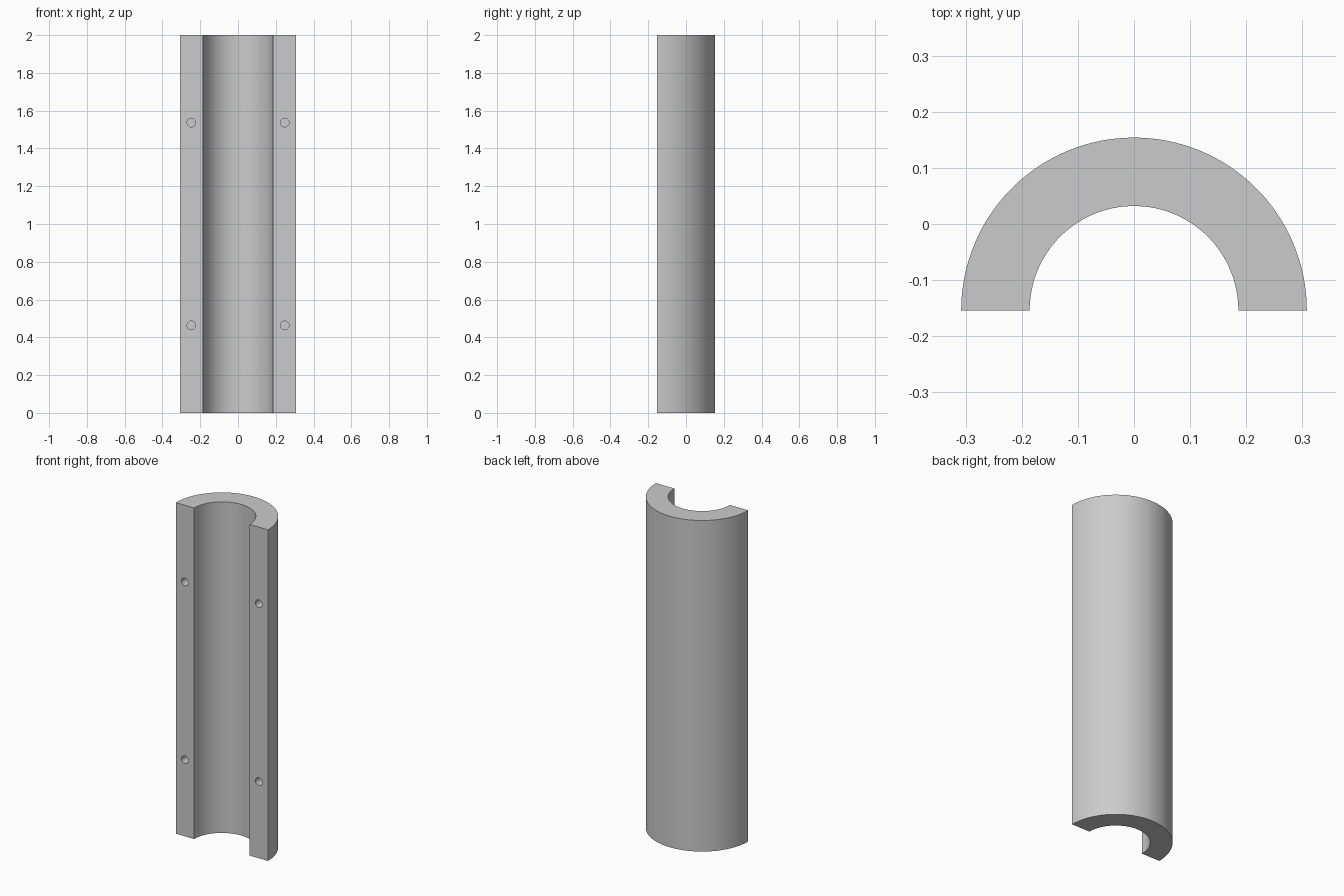
import bpy
import math

cube = bpy.data.objects.get("Cube")
if cube:
    bpy.data.objects.remove(cube, do_unlink=True)

HEIGHT = 2.0
OUTER, INNER = 0.308, 0.186
FRONT_Y = -OUTER / 2
STEPS = 64
HOLE_RADIUS, HOLE_DEPTH = 0.023, 0.08
HOLE_X = (OUTER + INNER) / 2
HOLE_HEIGHTS = (0.463, 1.537)

grey = bpy.data.materials.new("plain grey")
grey.use_nodes = True
colour = (0.6, 0.6, 0.6, 1)
grey.diffuse_color = colour
grey.node_tree.nodes["Principled BSDF"].inputs["Base Color"].default_value = colour


def arc(radius):
    """Half circle bulging to the back, from +x to -x."""
    return [(radius * math.cos(math.pi * i / STEPS),
             FRONT_Y + radius * math.sin(math.pi * i / STEPS))
            for i in range(STEPS + 1)]


# Half tube: the C-shaped profile extruded upwards
profile = arc(OUTER) + arc(INNER)[::-1]
n = len(profile)
verts = [(x, y, z) for z in (0, HEIGHT) for x, y in profile]
faces = [tuple(range(n))[::-1], tuple(range(n, 2 * n))]
faces += [(i, (i + 1) % n, (i + 1) % n + n, i + n) for i in range(n)]
mesh = bpy.data.meshes.new("half_tube")
mesh.from_pydata(verts, [], faces)
mesh.materials.append(grey)
tube = bpy.data.objects.new("half_tube", mesh)
bpy.context.collection.objects.link(tube)

# Blind pin holes in the two flat front faces
for side in (-1, 1):
    for z in HOLE_HEIGHTS:
        bpy.ops.mesh.primitive_cylinder_add(
            vertices=32, radius=HOLE_RADIUS, depth=HOLE_DEPTH * 2,
            location=(side * HOLE_X, FRONT_Y, z),
            rotation=(math.pi / 2, 0, 0))
        cutter = bpy.context.object
        cutter.name = "hole_cutter"
        cutter.hide_render = True
        cutter.data.materials.append(grey)
        cut = tube.modifiers.new("pin_hole", 'BOOLEAN')
        cut.operation = 'DIFFERENCE'
        cut.solver = 'EXACT'
        cut.object = cutter
        bpy.ops.object.select_all(action='DESELECT')
        tube.select_set(True)
        bpy.context.view_layer.objects.active = tube
        bpy.ops.object.modifier_apply(modifier=cut.name)
        bpy.data.objects.remove(cutter, do_unlink=True)

# Smooth curved walls with crisp rims
bpy.ops.object.shade_smooth_by_angle(angle=math.radians(30))
